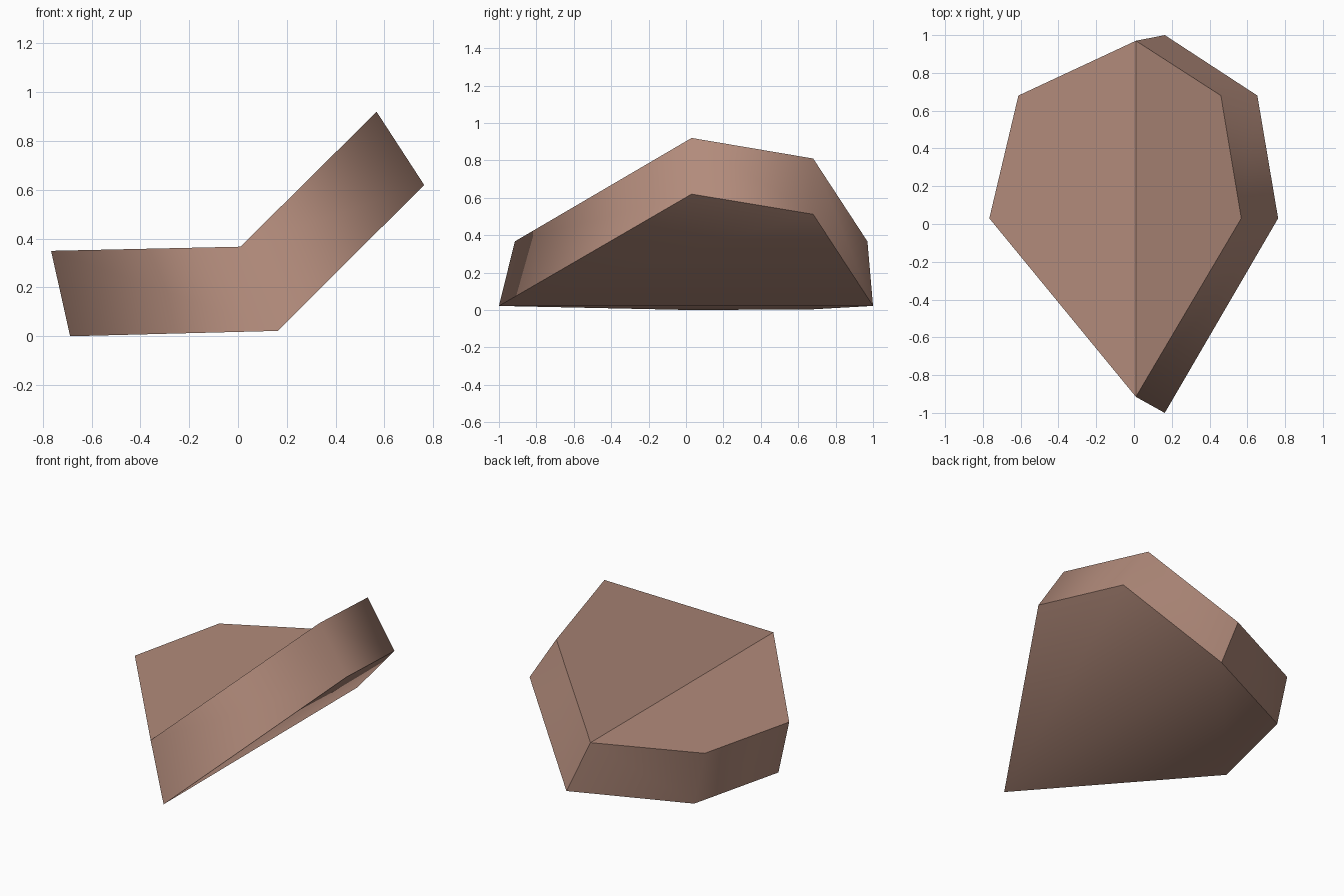
import bpy
import bmesh

cube = bpy.data.objects.get("Cube")
if cube:
    bpy.data.objects.remove(cube, do_unlink=True)

# Single clay-brown material
clay = bpy.data.materials.new("clay_brown")
clay.use_nodes = True
colour = (0.445, 0.258, 0.198, 1)
clay.diffuse_color = colour
clay.node_tree.nodes["Principled BSDF"].inputs["Base Color"].default_value = colour

# Outlines run front tip, raised wing, back tip, flat wing
TOP = [(0.01, -0.915, 0.367), (0.568, 0.03, 0.92), (0.46, 0.68, 0.81),
       (0.01, 0.97, 0.367), (-0.612, 0.68, 0.353), (-0.766, 0.03, 0.35)]
BOTTOM = [(0.163, -1.0, 0.022), (0.763, 0.03, 0.62), (0.653, 0.68, 0.512),
          (0.163, 1.0, 0.022), (-0.535, 0.68, 0.004), (-0.688, 0.03, 0.0)]
FRONT, BACK = 0, 3

bm = bmesh.new()
top = [bm.verts.new(p) for p in TOP]
bottom = [bm.verts.new(p) for p in BOTTOM]

# Each slab face is two panels meeting at the fold
for ring in (top, bottom):
    bm.faces.new(ring[FRONT:BACK + 1])
    bm.faces.new(ring[BACK:] + ring[:1])

# Rim wall joining the two outlines
count = len(top)
for i in range(count):
    j = (i + 1) % count
    bm.faces.new((top[i], top[j], bottom[j], bottom[i]))
bmesh.ops.recalc_face_normals(bm, faces=bm.faces)

# Smooth wall and underside; crisp outlines, upper fold and back corner
for face in bm.faces:
    face.smooth = True
crisp = [(top[FRONT], top[BACK]), (top[BACK], bottom[BACK])]
for ring in (top, bottom):
    crisp += [(ring[i], ring[(i + 1) % count]) for i in range(count)]
for pair in crisp:
    bm.edges.get(pair).smooth = False

mesh = bpy.data.meshes.new("folded_plate")
bm.to_mesh(mesh)
bm.free()
mesh.materials.append(clay)
plate = bpy.data.objects.new("folded_plate", mesh)
bpy.context.collection.objects.link(plate)
